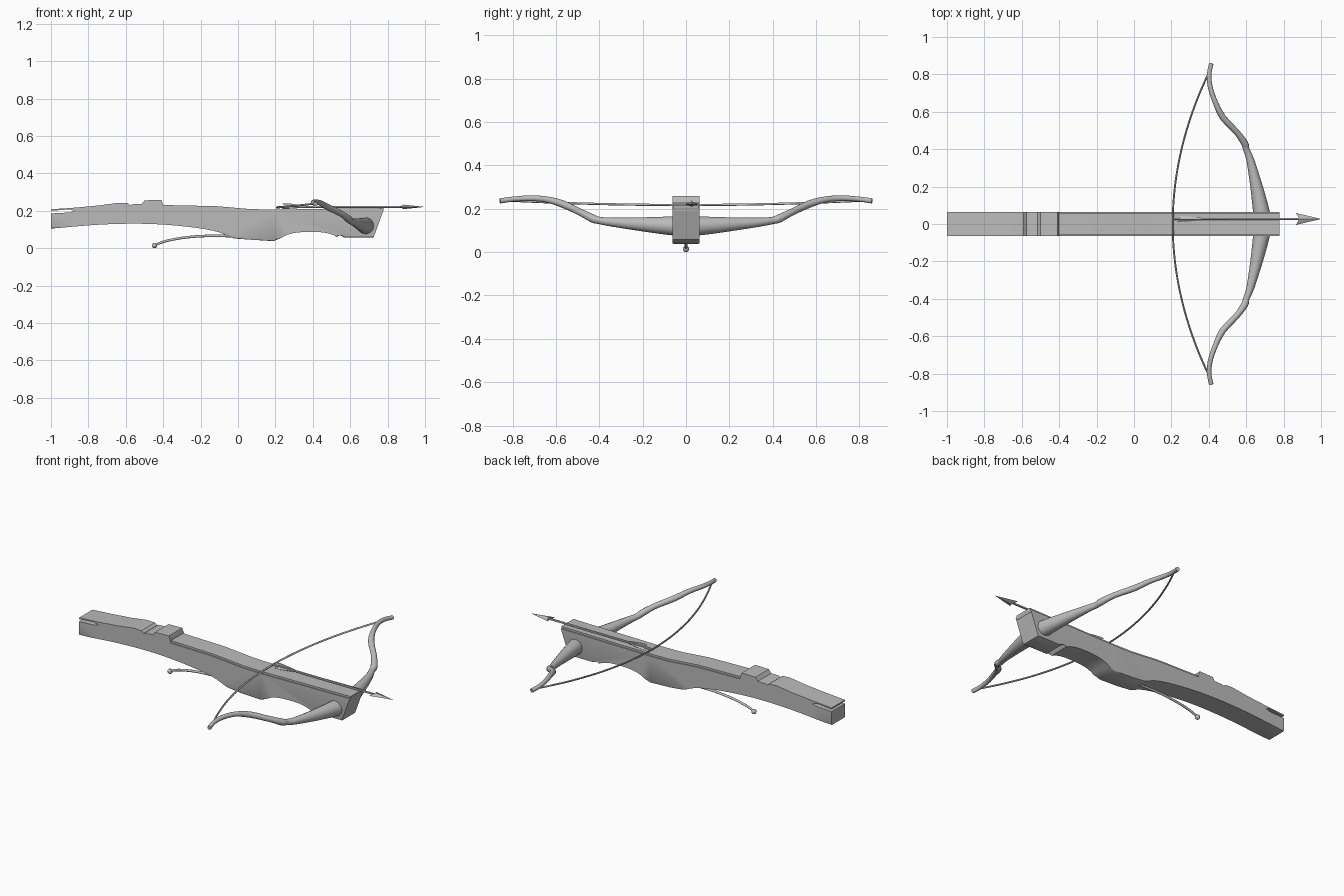
import bpy, bmesh, math
from mathutils import Vector

if "Cube" in bpy.data.objects:
    bpy.data.objects.remove(bpy.data.objects["Cube"])


def material(name, c):
    m = bpy.data.materials.new(name)
    m.diffuse_color = (c, c, c, 1)
    m.use_nodes = True
    m.node_tree.nodes["Principled BSDF"].inputs["Base Color"].default_value = m.diffuse_color
    return m


GREY = material("plain grey", 0.5)


def finish(name, bm, smooth=None):
    me = bpy.data.meshes.new(name)
    bmesh.ops.recalc_face_normals(bm, faces=bm.faces)
    bm.to_mesh(me)
    bm.free()
    ob = bpy.data.objects.new(name, me)
    bpy.context.collection.objects.link(ob)
    me.materials.append(GREY)
    if smooth:
        bpy.ops.object.select_all(action='DESELECT')
        ob.select_set(True)
        bpy.context.view_layer.objects.active = ob
        bpy.ops.object.shade_smooth_by_angle(angle=math.radians(smooth))
    return ob


def spline(pts, n):
    """Catmull-Rom samples through points of any dimension."""
    p = [Vector(q) for q in pts]
    p = [2 * p[0] - p[1]] + p + [2 * p[-1] - p[-2]]
    out = []
    for a, b, c, d in zip(p, p[1:], p[2:], p[3:]):
        for i in range(n):
            t = i / n
            out.append(0.5 * (2 * b + (c - a) * t + (2 * a - 5 * b + 4 * c - d) * t * t
                              + (3 * b - a - 3 * c + d) * t ** 3))
    return out + [p[-2]]


def tube(name, pts, sides=12, n=4):
    """Round tube through points (x, y, z, radius)."""
    pts = spline(pts, n)
    bm = bmesh.new()
    rings = []
    for i, p in enumerate(pts):
        t = (pts[min(i + 1, len(pts) - 1)].xyz - pts[max(i - 1, 0)].xyz).normalized()
        u = t.cross(Vector((0, 0, 1))).normalized()
        v = u.cross(t)
        rings.append([bm.verts.new(p.xyz + p.w * (u * math.cos(a) + v * math.sin(a)))
                      for a in (2 * math.pi * k / sides for k in range(sides))])
    for r, s in zip(rings, rings[1:]):
        for k in range(sides):
            bm.faces.new((r[k], r[(k + 1) % sides], s[(k + 1) % sides], s[k]))
    bm.faces.new(rings[0])
    bm.faces.new(rings[-1])
    return finish(name, bm, 45)


def extrude_y(name, profile, half, bevel=0.0, smooth=30):
    """Side profile (x, z) widened to +-half, lower long edges rounded."""
    bm = bmesh.new()
    a = [bm.verts.new((x, -half, z)) for x, z in profile]
    b = [bm.verts.new((x, half, z)) for x, z in profile]
    bm.faces.new(a)
    bm.faces.new(b)
    for i in range(len(a)):
        j = (i + 1) % len(a)
        bm.faces.new((a[i], a[j], b[j], b[i]))
    if bevel:
        low = [e for e in bm.edges if abs(e.verts[0].co.y - e.verts[1].co.y) < 1e-6
               and max(v.co.z for v in e.verts) < 0.14]
        bmesh.ops.bevel(bm, geom=low, offset=bevel, segments=2, affect='EDGES', profile=0.5)
    return finish(name, bm, smooth)


# stock: belly line, front end, top line with rear nut block, slotted butt
belly = [tuple(p) for p in spline([(-1, .105), (-.74, .126), (-.52, .131), (-.32, .120),
                                   (-.13, .093), (-.02, .052)], 4)]
belly += [(.06, .046), (.19, .038)]
belly += [tuple(p) for p in spline([(.225, .052), (.27, .074), (.34, .086), (.44, .086),
                                    (.50, .074), (.53, .060)], 3)]
belly += [(.545, .078), (.565, .058), (.725, .058)]
top = [(.778, .203), (.20, .196), (.07, .198), (-.12, .214), (-.40, .219), (-.40, .232),
       (-.41, .258), (-.50, .256), (-.515, .236), (-.565, .235), (-.575, .229),
       (-.59, .241), (-.64, .243), (-.74, .229), (-.87, .217), (-1, .208),
       (-1, .200), (-.90, .208), (-.875, .200), (-.90, .191), (-1, .186)]
extrude_y("stock", belly + top, .063, .006)

# bolt track plate along the top of the stock
extrude_y("track_plate", [(.775, .19), (.779, .214), (.20, .207), (.07, .209), (-.12, .225),
                          (-.405, .231), (-.405, .21), (-.12, .205), (.07, .19), (.20, .187)], .057)

# bow limbs, mirrored left and right
limb = [(.69, .0, .118, .046), (.68, .07, .121, .044), (.655, .20, .128, .033),
        (.622, .34, .138, .021), (.60, .40, .146, .017), (.592, .43, .155, .019),
        (.55, .49, .185, .016), (.475, .57, .222, .017), (.435, .65, .244, .014),
        (.408, .73, .248, .013), (.402, .80, .244, .012), (.413, .858, .236, .012)]
for side, s in (("left", 1), ("right", -1)):
    tube("bow_limb_" + side, [(x, s * y, z, r) for x, y, z, r in limb], 14, 3)

# bowstring drawn back into a curve
tube("bowstring", [(.207 + .193 * abs(k / 8) ** 2, .81 * k / 8, .217 + .020 * (k / 8) ** 2, .005)
                   for k in range(-8, 9)], 8, 2)

# trigger lever with a ball end
tube("trigger_lever", [(-.445, 0, .017, .006), (-.39, 0, .037, .007), (-.30, 0, .055, .007),
                       (-.19, 0, .065, .007), (-.08, 0, .066, .007), (.0, 0, .060, .007)], 10, 3)
bm = bmesh.new()
bmesh.ops.create_uvsphere(bm, u_segments=14, v_segments=10, radius=.0145)
bmesh.ops.translate(bm, verts=bm.verts, vec=(-.446, 0, .0145))
finish("trigger_ball", bm, 60)

# bolt: shaft, flattened head, three feathers
BY, BZ = .027, .221
tube("bolt_shaft", [(.21, BY, BZ, .006), (.55, BY, BZ, .006), (.92, BY, BZ, .006)], 8, 1)
bm = bmesh.new()
tip = bm.verts.new((1, BY, BZ))
base = [bm.verts.new((x, BY + y, BZ + z)) for x, y, z in
        ((.865, .032, 0), (.885, 0, .012), (.865, -.032, 0), (.885, 0, -.012))]
for i in range(4):
    bm.faces.new((tip, base[i], base[(i + 1) % 4]))
bm.faces.new(base)
finish("bolt_head", bm)
for k, ang in enumerate((90, 210, 330)):
    c, s = math.cos(math.radians(ang)), math.sin(math.radians(ang))
    bm = bmesh.new()
    outline = ((.38, .004), (.27, .019), (.235, .019), (.25, .004))
    sides = [[bm.verts.new((x, BY + r * c - d * s, BZ + r * s + d * c)) for x, r in outline]
             for d in (-.001, .001)]
    for f in sides:
        bm.faces.new(f)
    for i in range(4):
        j = (i + 1) % 4
        bm.faces.new((sides[0][i], sides[0][j], sides[1][j], sides[1][i]))
    finish("bolt_feather_%d" % (k + 1), bm)
